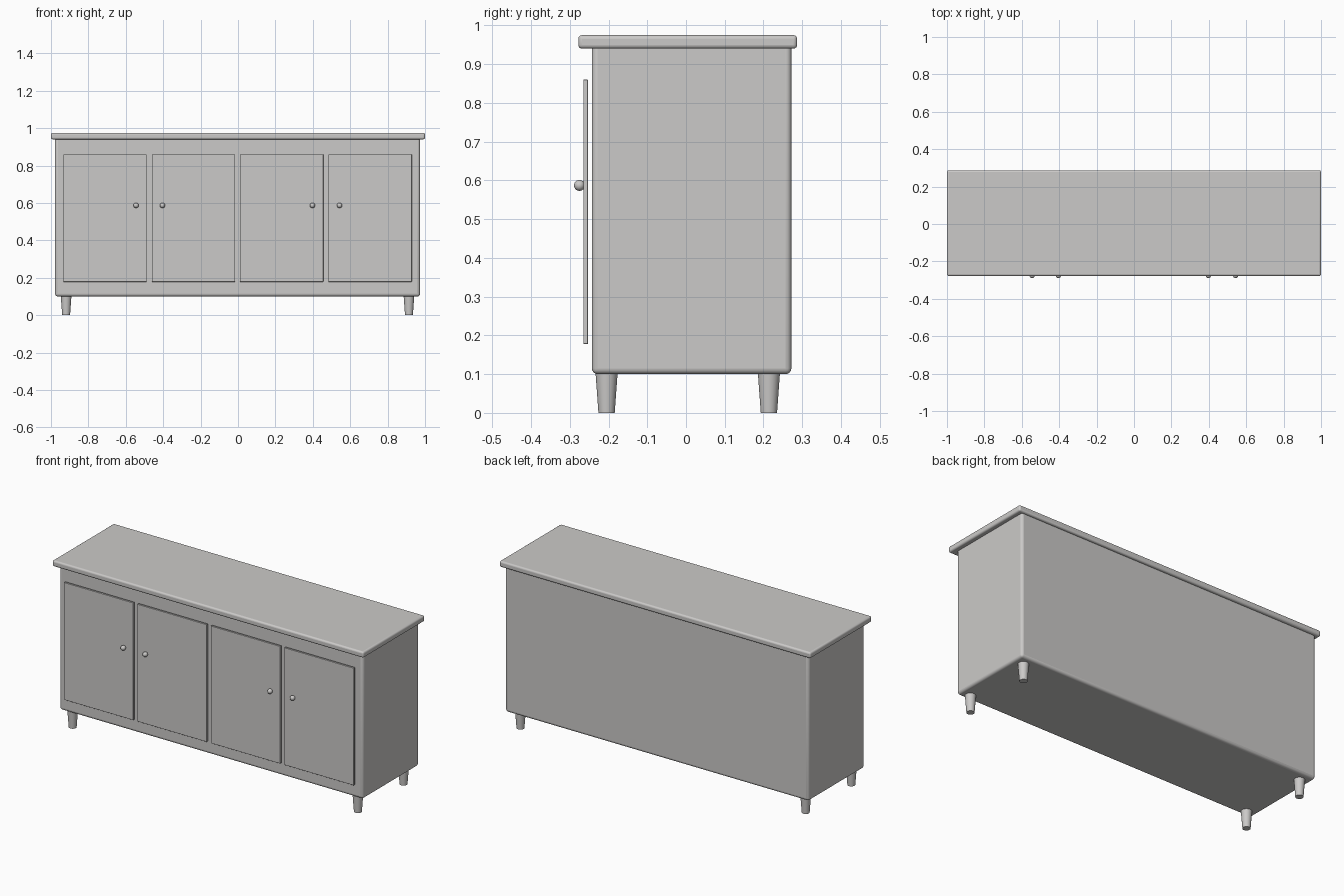
import bpy
from math import radians

default = bpy.data.objects.get("Cube")
if default:
    bpy.data.objects.remove(default, do_unlink=True)

grey = bpy.data.materials.new("plain_grey")
grey.use_nodes = True
colour = (0.6, 0.59, 0.58, 1)
grey.diffuse_color = colour
grey.node_tree.nodes["Principled BSDF"].inputs["Base Color"].default_value = colour


def finish(name, angle=35):
    ob = bpy.context.object
    ob.name = name
    ob.data.materials.append(grey)
    bpy.ops.object.shade_smooth_by_angle(angle=radians(angle))
    return ob


def box(name, x, y, z, bevel, segments=4):
    """Rounded box from (min, max) pairs on each axis."""
    spans = (x, y, z)
    bpy.ops.mesh.primitive_cube_add(size=1, location=[(a + b) / 2 for a, b in spans])
    bpy.context.object.scale = [b - a for a, b in spans]
    bpy.ops.object.transform_apply(location=False, rotation=False, scale=True)
    ob = finish(name)
    mod = ob.modifiers.new("rounded_edges", "BEVEL")
    mod.width = bevel
    mod.segments = segments
    return ob


# Cabinet body and overhanging top
box("cabinet_body", (-0.978, 0.973), (-0.243, 0.272), (0.10, 0.957), 0.015)
box("table_top", (-1, 1), (-0.278, 0.287), (0.94, 0.975), 0.01)

# Doors stand just proud of the body, each with a round knob
doors = [(-0.933, -0.545), (-0.461, -0.404), (0.011, 0.398), (0.484, 0.543)]
for i, (left, knob_x) in enumerate(doors, 1):
    box(f"door_{i}", (left, left + 0.445), (-0.265, -0.253), (0.178, 0.86), 0.001, 1)
    bpy.ops.mesh.primitive_uv_sphere_add(segments=24, ring_count=12, radius=0.014,
                                         location=(knob_x, -0.275, 0.587))
    finish(f"knob_{i}")

# Tapered legs
for side, x in (("right", -0.919), ("left", 0.914)):
    for end, y in (("front", -0.205), ("back", 0.214)):
        bpy.ops.mesh.primitive_cone_add(vertices=32, radius1=0.021, radius2=0.029,
                                        depth=0.11, location=(x, y, 0.055))
        finish(f"{end}_{side}_leg")
